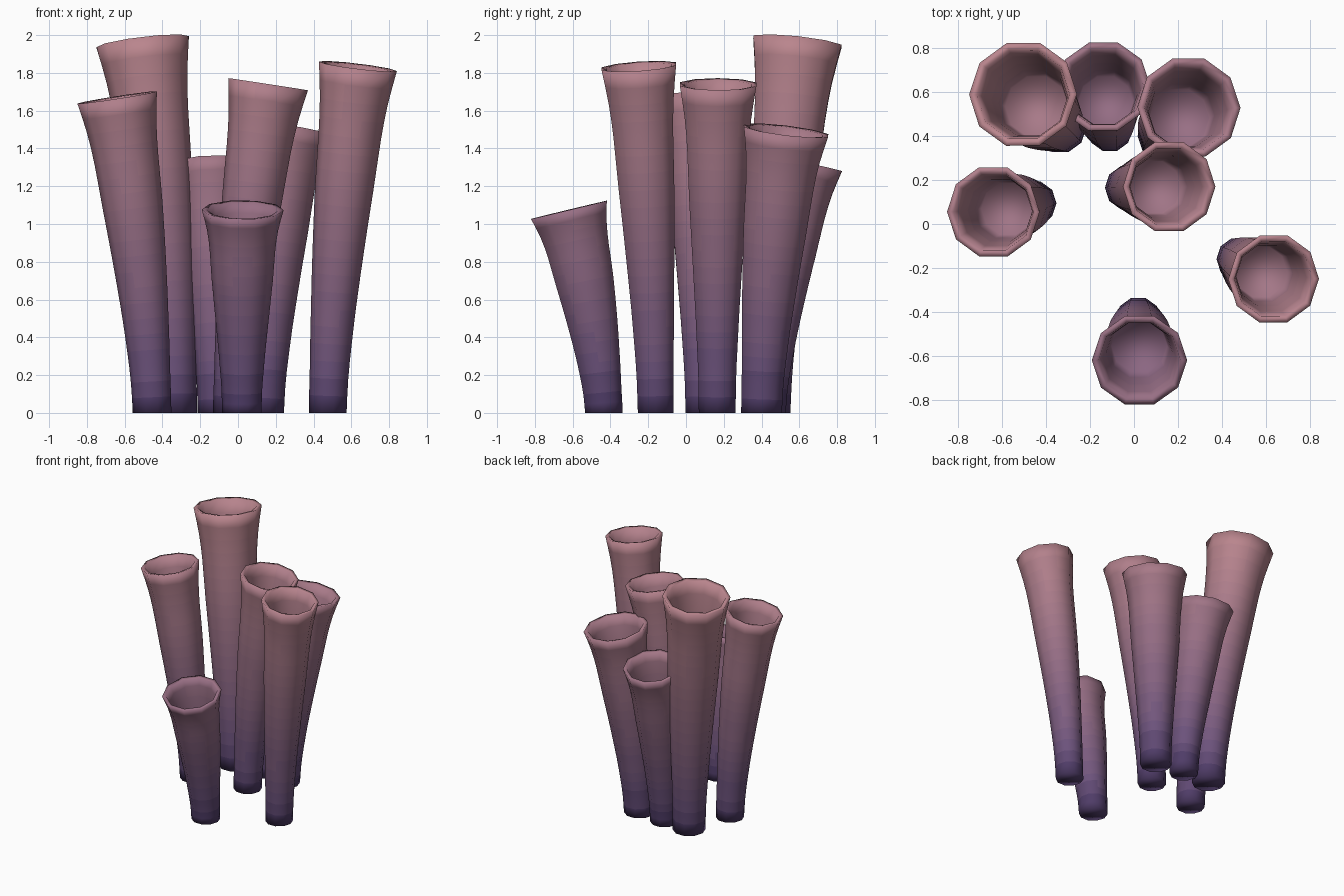
import bpy, bmesh, math
from mathutils import Vector

if "Cube" in bpy.data.objects:
    bpy.data.objects.remove(bpy.data.objects["Cube"])

SIDES, RINGS, BANDS = 10, 20, 20

# Outer radius along the tube, as a fraction of rim radius
PROFILE = [(0, .48), (.12, .495), (.3, .57), (.5, .67), (.65, .745),
           (.8, .80), (.88, .845), (.95, .93), (1, 1)]
# Hollow mouth: lip, inner wall, floor
MOUTH = [(.997, .86), (.95, .78), (.88, .70), (.80, .64), (.72, .58)]
# Colour gradient by height: dark purple base to dusty pink top
COLOURS = [(0, (.06, .035, .12)), (.25, (.15, .085, .20)), (.7, (.25, .13, .22)),
           (1.3, (.36, .18, .24)), (2, (.50, .24, .27))]


def lerp_table(table, t):
    for (a, va), (b, vb) in zip(table, table[1:]):
        if t <= b:
            f = (t - a) / (b - a)
            if isinstance(va, tuple):
                return tuple(p + (q - p) * f for p, q in zip(va, vb))
            return va + (vb - va) * f
    return table[-1][1]


# One material per height band
materials = []
for i in range(BANDS):
    m = bpy.data.materials.new(f"tube_band_{i}")
    m.diffuse_color = (*lerp_table(COLOURS, 2 * (i + .5) / BANDS), 1)
    m.use_nodes = True
    m.node_tree.nodes["Principled BSDF"].inputs["Base Color"].default_value = m.diffuse_color
    materials.append(m)


def make_tube(name, base, top, height, radius):
    offset = Vector((top[0] - base[0], top[1] - base[1], 0))
    bm = bmesh.new()

    def ring(t, r):
        # Centreline starts upright and leans outward
        centre = Vector((*base, height * t)) + offset * t ** 1.4
        tangent = offset * 1.4 * t ** .4 + Vector((0, 0, height))
        q = Vector((0, 0, 1)).rotation_difference(tangent.normalized())
        return [bm.verts.new(centre + q @ Vector((r * math.cos(a), r * math.sin(a), 0)))
                for a in (math.tau * k / SIDES for k in range(SIDES))]

    steps = [(i / RINGS, lerp_table(PROFILE, i / RINGS)) for i in range(RINGS + 1)]
    rings = [ring(t, r * radius) for t, r in steps + MOUTH]
    for lo, hi in zip(rings, rings[1:]):
        for k in range(SIDES):
            j = (k + 1) % SIDES
            bm.faces.new((lo[k], lo[j], hi[j], hi[k]))
    bm.faces.new(rings[0][::-1])   # closed foot
    bm.faces.new(rings[-1])        # floor of the mouth

    for f in bm.faces:
        f.smooth = True
        z = f.calc_center_median().z
        f.material_index = max(0, min(BANDS - 1, int(z / 2 * BANDS)))
    mesh = bpy.data.meshes.new(name)
    bm.to_mesh(mesh)
    bm.free()
    for m in materials:
        mesh.materials.append(m)
    bpy.context.collection.objects.link(bpy.data.objects.new(name, mesh))


# Cluster: name, base xy, rim centre xy, height at rim centre, rim radius
TUBES = [
    ("tallest_tube", (-.335, .44), (-.505, .59), 1.965, .247),
    ("back_tube", (-.11, .43), (-.14, .625), 1.32, .215),
    ("back_right_tube", (.13, .40), (.25, .53), 1.495, .236),
    ("centre_tube", (-.03, .165), (.16, .17), 1.74, .213),
    ("left_tube", (-.455, .095), (-.64, .055), 1.67, .213),
    ("right_tube", (.475, -.16), (.635, -.25), 1.835, .208),
    ("front_tube", (.02, -.435), (.025, -.62), 1.075, .217),
]
for args in TUBES:
    make_tube(*args)
